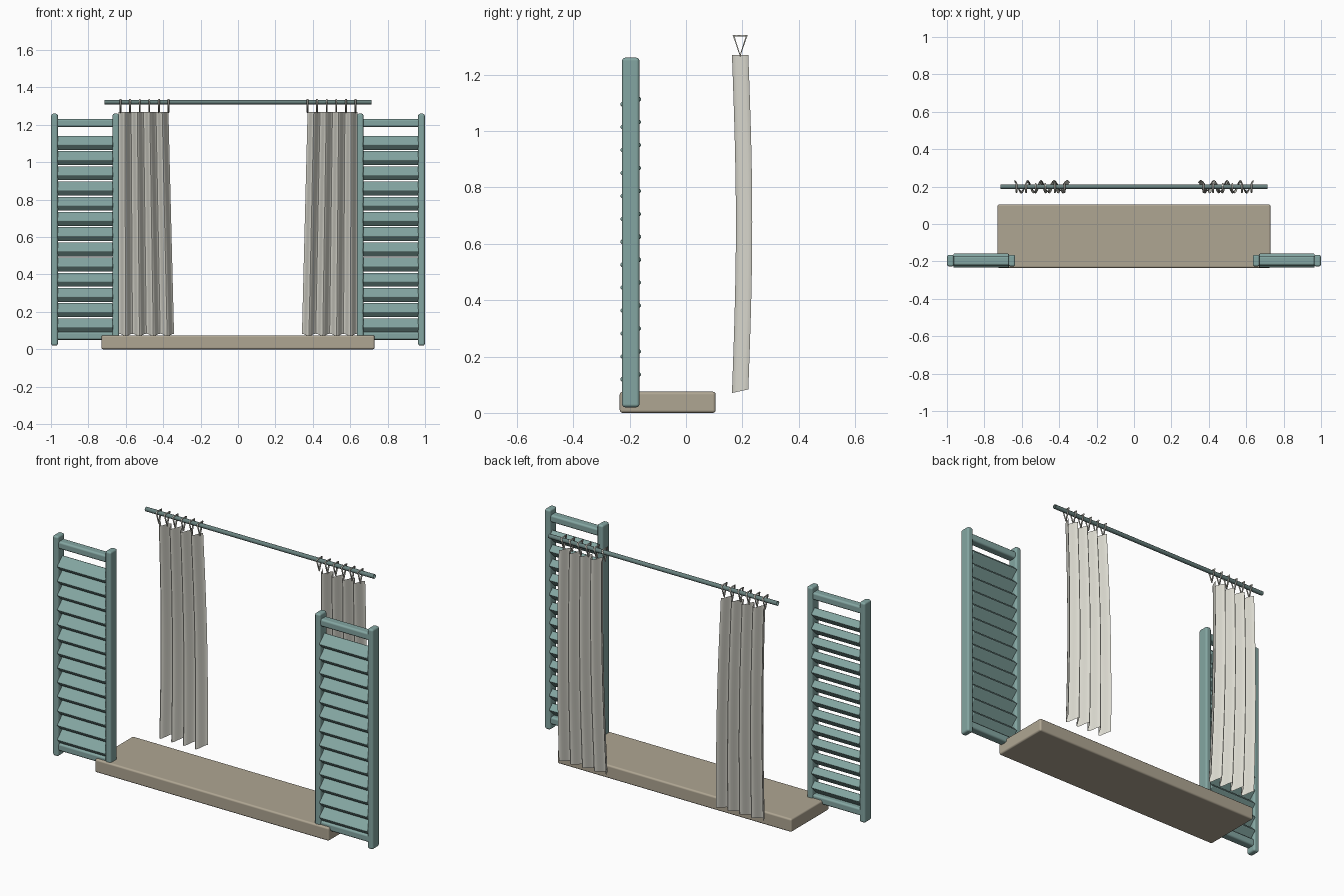
import bpy, bmesh, math

old = bpy.data.objects.get("Cube")
if old:
    bpy.data.objects.remove(old, do_unlink=True)


def material(name, rgb):
    m = bpy.data.materials.new(name)
    m.use_nodes = True
    m.diffuse_color = (*rgb, 1)
    bsdf = next(n for n in m.node_tree.nodes if n.type == 'BSDF_PRINCIPLED')
    bsdf.inputs["Base Color"].default_value = (*rgb, 1)
    return m


TEAL = material("teal paint", (0.23, 0.38, 0.36))
ROD = material("dark teal metal", (0.14, 0.22, 0.21))
STONE = material("warm stone", (0.43, 0.38, 0.29))
CLOTH = material("off white cloth", (0.70, 0.69, 0.62))


def add_object(name, bm, mat):
    mesh = bpy.data.meshes.new(name)
    bm.to_mesh(mesh)
    bm.free()
    mesh.materials.append(mat)
    ob = bpy.data.objects.new(name, mesh)
    bpy.context.collection.objects.link(ob)
    return ob


def smooth(ob, angle=40):
    bpy.ops.object.select_all(action='DESELECT')
    ob.select_set(True)
    bpy.context.view_layer.objects.active = ob
    bpy.ops.object.shade_smooth_by_angle(angle=math.radians(angle))


def box(name, centre, size, mat, bevel, tilt=0.0):
    bm = bmesh.new()
    bmesh.ops.create_cube(bm, size=1)
    bmesh.ops.scale(bm, vec=size, verts=bm.verts)
    ob = add_object(name, bm, mat)
    ob.location = centre
    ob.rotation_euler.x = tilt
    smooth(ob)
    mod = ob.modifiers.new("rounded edges", 'BEVEL')
    mod.width = bevel
    mod.segments = 3
    mod.harden_normals = True
    return ob


# Shutter: two stiles, two rails and a ladder of tilted slats
def shutter(label, side):
    y = -0.196
    for part, x in (("outer", 0.981), ("inner", 0.653)):
        box(f"{label}_shutter_{part}_stile", (side * x, y, 0.64),
            (0.036, 0.062, 1.24), TEAL, 0.011)
    mid = side * 0.817
    for part, z in (("top", 1.21), ("bottom", 0.072)):
        box(f"{label}_shutter_{part}_rail", (mid, y, z),
            (0.31, 0.05, 0.042), TEAL, 0.011)
    for i in range(13):
        box(f"{label}_shutter_slat_{i + 1}", (mid, y, 0.128 + i * 0.0813),
            (0.298, 0.068, 0.043), TEAL, 0.005, math.radians(45))


# Curtain: pleated sheet that flares at the hem and bows backward
def curtain(label, side, pleats=4, steps=12, rows=14):
    bm = bmesh.new()
    grid = []
    for r in range(rows + 1):
        t = r / rows
        outer, inner = 0.638, 0.372 - 0.03 * t
        row = []
        for c in range(pleats * steps + 1):
            u = c / (pleats * steps)
            wave = 0.029 * math.cos(u * pleats * math.tau)
            x = side * (outer + (inner - outer) * u)
            y = 0.192 + 0.014 * math.sin(math.pi * t) + wave
            hem = 0.077 + 0.22 * wave
            row.append(bm.verts.new((x, y, 1.27 + (hem - 1.27) * t)))
        grid.append(row)
    for a, b in zip(grid, grid[1:]):
        for c in range(len(a) - 1):
            bm.faces.new((a[c], a[c + 1], b[c + 1], b[c]))
    bmesh.ops.recalc_face_normals(bm, faces=bm.faces)
    ob = add_object(f"{label}_curtain", bm, CLOTH)
    smooth(ob, 60)


# Hook: triangular wire loop hung over the rod
def hook(name, x):
    cu = bpy.data.curves.new(name, 'CURVE')
    cu.dimensions = '3D'
    cu.bevel_depth = 0.005
    cu.bevel_resolution = 1
    sp = cu.splines.new('POLY')
    path = [(0.169, 1.337), (0.215, 1.337), (0.192, 1.268)]
    sp.points.add(len(path) - 1)
    for p, (y, z) in zip(sp.points, path):
        p.co = (x, y, z, 1)
    sp.use_cyclic_u = True
    cu.materials.append(CLOTH)
    ob = bpy.data.objects.new(name, cu)
    bpy.context.collection.objects.link(ob)
    bpy.ops.object.select_all(action='DESELECT')
    ob.select_set(True)
    bpy.context.view_layer.objects.active = ob
    bpy.ops.object.convert(target='MESH')


# Window sill
box("window_sill", (0, -0.065, 0.0375), (1.46, 0.34, 0.075), STONE, 0.01)

# Curtain rod, an open tube
bm = bmesh.new()
bmesh.ops.create_cone(bm, cap_ends=False, segments=12,
                      radius1=0.012, radius2=0.012, depth=1.425)
rod = add_object("curtain_rod", bm, ROD)
rod.location = (0, 0.199, 1.322)
rod.rotation_euler.y = math.pi / 2
smooth(rod)

# Matching pair of each side part
for label, side in (("left", 1), ("right", -1)):
    shutter(label, side)
    curtain(label, side)
    for i in range(6):
        hook(f"{label}_curtain_hook_{i + 1}", side * (0.372 + i * 0.0512))
